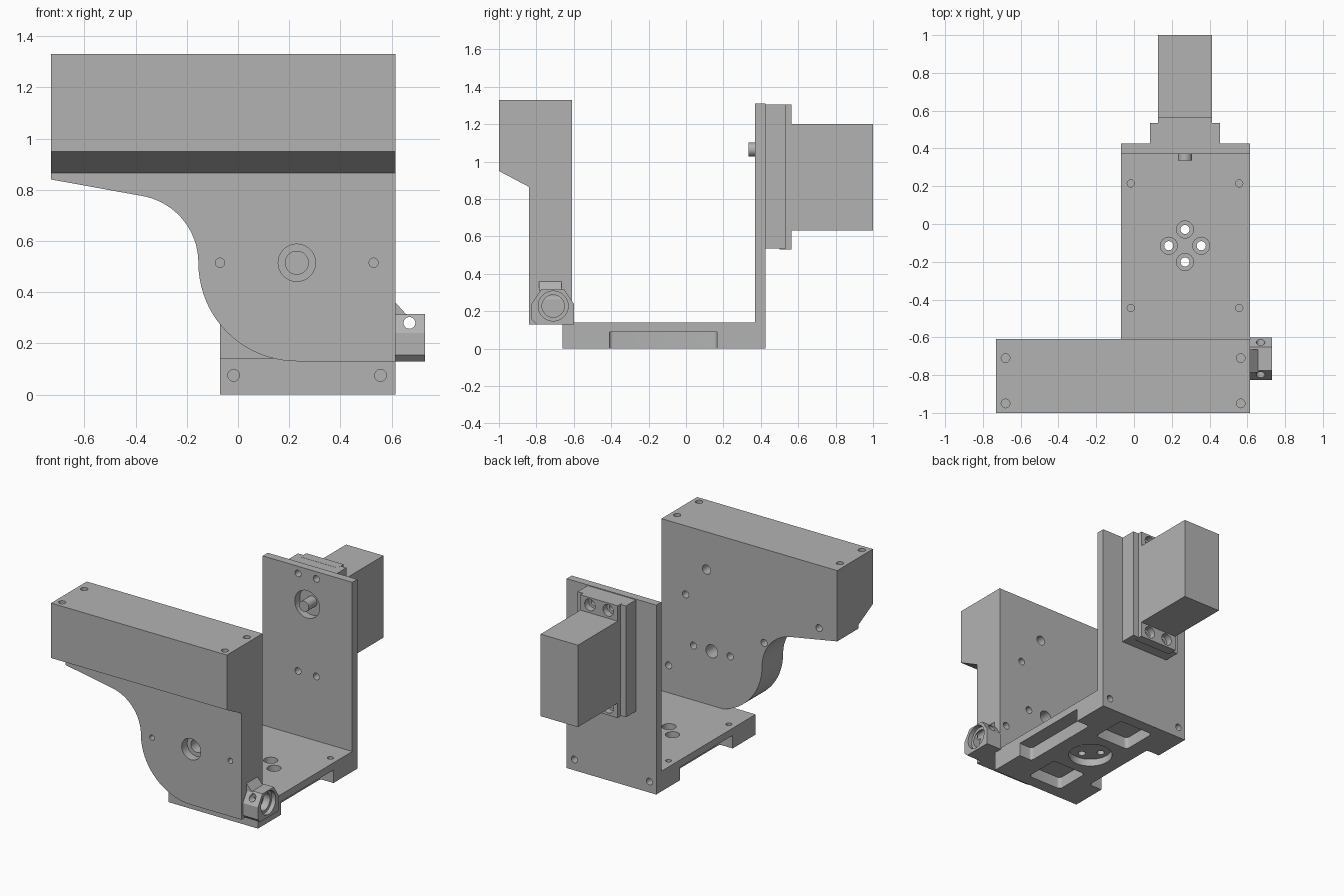
import bpy, bmesh, math
from mathutils import Matrix, Vector

cube = bpy.data.objects.get("Cube")
if cube:
    bpy.data.objects.remove(cube, do_unlink=True)

grey = bpy.data.materials.new("machined grey")
grey.use_nodes = True
COLOUR = (0.45, 0.45, 0.45, 1)
grey.diffuse_color = COLOUR
grey.node_tree.nodes["Principled BSDF"].inputs["Base Color"].default_value = COLOUR


def add_box(bm, x, y, z, round_edges=0):
    lo, hi = Vector((x[0], y[0], z[0])), Vector((x[1], y[1], z[1]))
    size = hi - lo
    verts = bmesh.ops.create_cube(bm, size=1, matrix=Matrix.Translation((lo + hi) / 2)
                                  @ Matrix.Diagonal((*size, 1)))["verts"]
    if round_edges:
        edges = {e for v in verts for e in v.link_edges
                 if abs(e.verts[0].co.z - e.verts[1].co.z) > size.z / 2}
        bmesh.ops.bevel(bm, geom=list(edges), offset=round_edges, segments=5,
                        profile=0.5, affect='EDGES')


def add_rod(bm, start, axis, length, radius):
    """Cylinder running from start along the signed axis."""
    way = Vector({'x': (1, 0, 0), 'y': (0, 1, 0), 'z': (0, 0, 1)}[axis]) * length
    turn = way.to_track_quat('Z', 'Y').to_matrix().to_4x4()
    bmesh.ops.create_cone(bm, cap_ends=True, segments=32, radius1=radius, radius2=radius,
                          depth=abs(length), matrix=Matrix.Translation(Vector(start) + way / 2) @ turn)


def add_prism(bm, points, axis, a, b):
    """Extrude a 2D outline along x (points are y,z) or y (points are x,z)."""
    place = (lambda p, t: (t, p[0], p[1])) if axis == 'x' else (lambda p, t: (p[0], t, p[1]))
    face = bm.faces.new([bm.verts.new(place(p, a)) for p in points])
    out = bmesh.ops.extrude_face_region(bm, geom=[face])["geom"]
    move = Vector(place((0, 0), b - a))
    bmesh.ops.translate(bm, vec=move, verts=[g for g in out if isinstance(g, bmesh.types.BMVert)])
    bmesh.ops.recalc_face_normals(bm, faces=bm.faces)


def make(name, bm):
    mesh = bpy.data.meshes.new(name)
    bm.to_mesh(mesh)
    bm.free()
    mesh.materials.append(grey)
    obj = bpy.data.objects.new(name, mesh)
    bpy.context.scene.collection.objects.link(obj)
    return obj


def combine(obj, bm, operation='DIFFERENCE'):
    """Apply a boolean with a temporary cutter."""
    cutter = make("cutter", bm)
    cutter.hide_render = True
    mod = obj.modifiers.new("cut", 'BOOLEAN')
    mod.operation, mod.object, mod.solver, mod.use_self = operation, cutter, 'EXACT', True
    deps = bpy.context.evaluated_depsgraph_get()
    mesh = bpy.data.meshes.new_from_object(obj.evaluated_get(deps))
    obj.modifiers.clear()
    obj.data = mesh
    bpy.data.objects.remove(cutter, do_unlink=True)


def arc(cx, cz, r, a, b, n=20):
    return [(cx + r * math.cos(math.radians(a + (b - a) * i / n)),
             cz + r * math.sin(math.radians(a + (b - a) * i / n))) for i in range(n + 1)]


LEFT, RIGHT = 0.615, -0.07      # bracket sides
MID = 0.27                      # bracket centre line

# Front housing: side profile intersected with the curved front outline
bm = bmesh.new()
add_prism(bm, [(-1, 1.33), (-1, 0.95), (-0.84, 0.865), (-0.84, 0.13), (-0.61, 0.13), (-0.61, 1.33)],
          'x', -0.73, LEFT)
housing = make("front_housing", bm)
bm = bmesh.new()
outline = [(-0.8, 1.4), (-0.8, 0.853)] + arc(-0.42, 0.515, 0.265, 78, 0) \
    + arc(0.23, 0.515, 0.385, 180, 270)[1:] + [(0.7, 0.13), (0.7, 1.4)]
add_prism(bm, outline, 'y', -1.1, -0.5)
combine(housing, bm, 'INTERSECT')

# Housing bores and screw holes
bm = bmesh.new()
add_rod(bm, (0.23, -0.86, 0.515), 'y', 0.08, 0.073)
add_rod(bm, (0.23, -0.9, 0.515), 'y', 0.4, 0.045)
for x in (-0.07, 0.53):
    add_rod(bm, (x, -0.86, 0.515), 'y', 0.1, 0.018)
for x, z, r in ((0.27, 1.07, 0.032), (0.43, 0.855, 0.024), (-0.59, 0.895, 0.024), (-0.17, 0.68, 0.024),
                (0.37, 0.517, 0.024), (0.09, 0.517, 0.024), (0.56, 0.33, 0.024)):
    add_rod(bm, (x, -0.58, z), 'y', -0.12, r)
for x in (-0.68, 0.565):
    for y in (-0.95, -0.71):
        add_rod(bm, (x, y, 1.35), 'z', -0.12, 0.023)
combine(housing, bm)

# L-shaped bracket: base and upright
bm = bmesh.new()
add_prism(bm, [(-0.66, 0), (0.425, 0), (0.425, 1.31), (0.37, 1.31), (0.37, 0.14), (-0.66, 0.14)],
          'x', RIGHT, LEFT)
bracket = make("bracket", bm)
top_corners = [e for e in bracket.data.edges
               if all(bracket.data.vertices[i].co.z > 1.3 for i in e.vertices)]
bm = bmesh.new()
# side recesses and underside pockets
add_box(bm, (LEFT - 0.1, LEFT + 0.1), (-0.41, 0.165), (-0.05, 0.09), 0.02)
add_box(bm, (RIGHT - 0.1, RIGHT + 0.1), (-0.41, 0.165), (-0.05, 0.09), 0.02)
for y in (-0.45, 0.22):
    add_box(bm, (0.14, 0.40), (y - 0.125, y + 0.125), (-0.05, 0.08), 0.025)
add_rod(bm, (MID, -0.115, -0.05), 'z', 0.1, 0.14)
# counterbored mounting holes in the base
for dx, dy in ((0, 0.086), (0, -0.086), (0.086, 0), (-0.086, 0)):
    add_rod(bm, (MID + dx, -0.115 + dy, 0.16), 'z', -0.06, 0.045)
    add_rod(bm, (MID + dx, -0.115 + dy, 0.2), 'z', -0.3, 0.024)
for x in (-0.017, 0.557):
    for y in (-0.445, 0.215):
        add_rod(bm, (x, y, 0.16), 'z', -0.1, 0.019)
    add_rod(bm, (x, -0.68, 0.075), 'y', 0.1, 0.023)
    add_rod(bm, (x, 0.45, 0.075), 'y', -0.1, 0.023)
# motor opening and screw holes in the upright
add_rod(bm, (MID, 0.3, 1.065), 'y', 0.2, 0.095)
for x in (MID - 0.07, MID + 0.07):
    for z in (0.585, 1.26):
        add_rod(bm, (x, 0.3, z), 'y', 0.2, 0.023)
combine(bracket, bm)

# Motor mount with counterbored screws
bm = bmesh.new()
add_box(bm, (0.085, 0.455), (0.425, 0.535), (0.535, 1.305))
mount = make("motor_mount", bm)
bm = bmesh.new()
add_box(bm, (0.127, 0.413), (0.5, 0.565), (0.53, 1.306))
combine(mount, bm, 'UNION')
bm = bmesh.new()
for x in (MID - 0.07, MID + 0.07):
    for z in (0.585, 1.255):
        add_rod(bm, (x, 0.6, z), 'y', -0.08, 0.04)
        add_rod(bm, (x, 0.6, z), 'y', -0.14, 0.022)
combine(mount, bm)

# Motor body and shaft
bm = bmesh.new()
add_box(bm, (0.127, 0.413), (0.565, 1.0), (0.633, 1.2))
motor = make("motor_body", bm)
bm = bmesh.new()
add_rod(bm, (MID, 0.335, 1.065), 'y', 0.1, 0.037)
shaft = make("motor_shaft", bm)

# Shaft clamp on the left side of the housing
bm = bmesh.new()
add_prism(bm, [(-0.80, 0.13), (-0.6, 0.13), (-0.6, 0.24), (-0.65, 0.315), (-0.775, 0.315),
               (-0.825, 0.24), (-0.825, 0.155)], 'x', LEFT, 0.73)
clamp = make("shaft_clamp", bm)
bm = bmesh.new()
add_rod(bm, (0.76, -0.71, 0.228), 'x', -0.06, 0.08)
add_rod(bm, (0.76, -0.71, 0.228), 'x', -0.11, 0.06)
add_rod(bm, (0.67, -0.9, 0.28), 'y', 0.4, 0.023)
combine(clamp, bm)
bm = bmesh.new()
add_prism(bm, [(LEFT, 0.31), (0.66, 0.31), (LEFT, 0.36)], 'y', -0.785, -0.665)
tab = make("clamp_tab", bm)

# Smooth round bores while keeping corners sharp
bpy.ops.object.select_all(action='DESELECT')
for obj in (housing, bracket, mount, motor, shaft, clamp, tab):
    obj.select_set(True)
    bpy.context.view_layer.objects.active = obj
bpy.ops.object.shade_smooth_by_angle(angle=math.radians(30))
